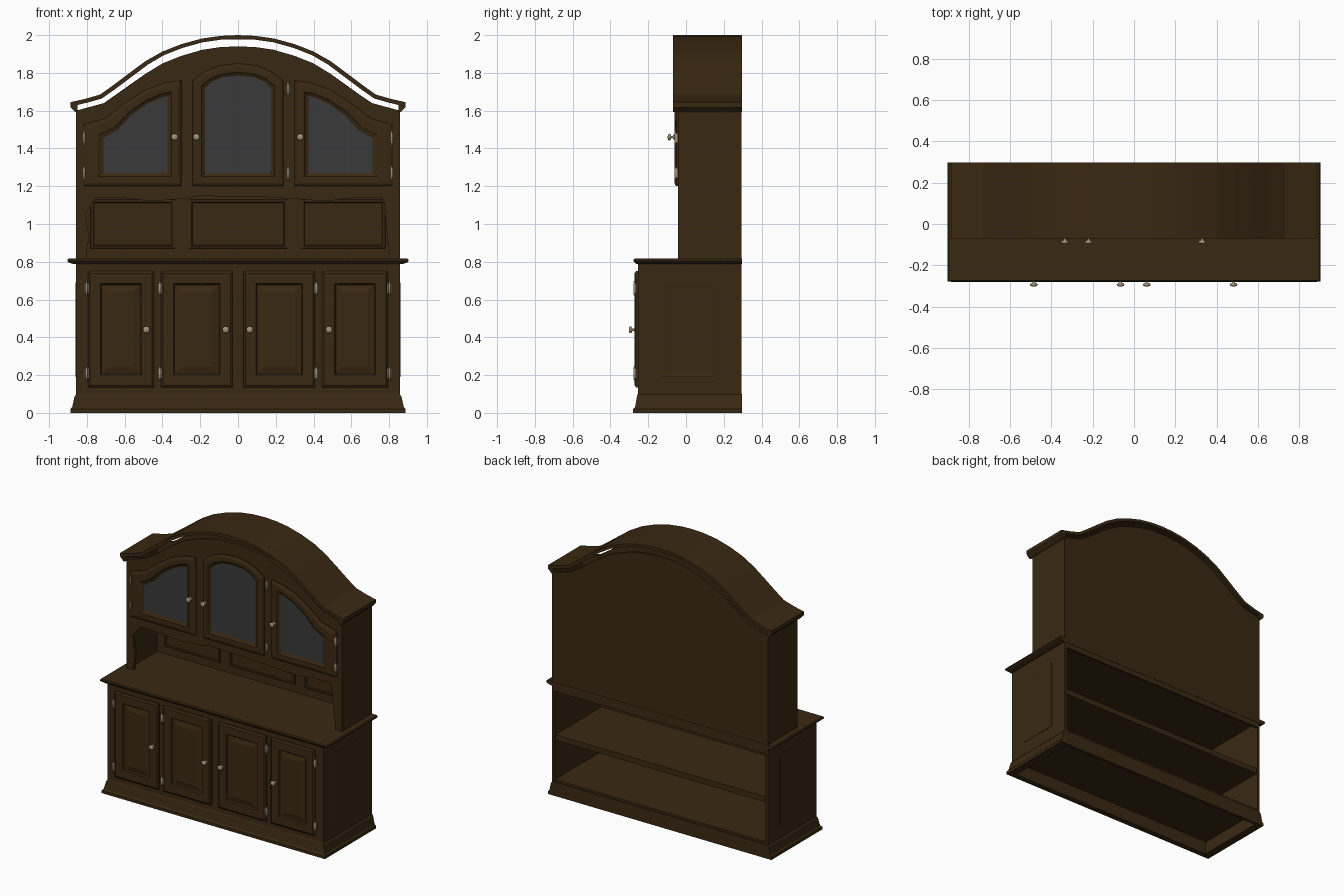
import bpy, bmesh, math

if "Cube" in bpy.data.objects:
    bpy.data.objects.remove(bpy.data.objects["Cube"])

BACK = 0.297

def mat(name, c):
    m = bpy.data.materials.new(name)
    m.diffuse_color = (*c, 1)
    m.use_nodes = True
    m.node_tree.nodes["Principled BSDF"].inputs["Base Color"].default_value = m.diffuse_color
    return m

WOOD = mat("dark_wood", (0.042, 0.0215, 0.0062))
GLASS = mat("grey_glass", (0.042, 0.042, 0.042))
BRASS = mat("pale_brass", (0.36, 0.28, 0.18))

def finish(name, bm, mats, smooth=False):
    bmesh.ops.recalc_face_normals(bm, faces=bm.faces[:])
    me = bpy.data.meshes.new(name)
    bm.to_mesh(me)
    bm.free()
    for m in mats:
        me.materials.append(m)
    if smooth:
        for p in me.polygons:
            p.use_smooth = True
    ob = bpy.data.objects.new(name, me)
    bpy.context.collection.objects.link(ob)
    return ob

def skin(bm, rings, closed=False, caps=(True, True)):
    """Join matching rings of points with quads."""
    vs = [[bm.verts.new(p) for p in r] for r in rings]
    pairs = list(zip(vs, vs[1:])) + ([(vs[-1], vs[0])] if closed else [])
    n = len(vs[0])
    for a, b in pairs:
        for i in range(n):
            j = (i + 1) % n
            bm.faces.new((a[i], a[j], b[j], b[i]))
    ends = []
    if not closed:
        for r, c in zip((vs[0], vs[-1]), caps):
            ends.append(bm.faces.new(r) if c else None)
    return ends

def loft(name, rings, closed=False):
    """Stack of rectangles (z, half width, front y, back y)."""
    bm = bmesh.new()
    skin(bm, [[(-x, f, z), (x, f, z), (x, b, z), (-x, b, z)] for z, x, f, b in rings], closed)
    return finish(name, bm, [WOOD])

def box(name, x0, x1, y0, y1, z0, z1, m=WOOD):
    bm = bmesh.new()
    skin(bm, [[(x0, y0, z), (x1, y0, z), (x1, y1, z), (x0, y1, z)] for z in (z0, z1)])
    return finish(name, bm, [m])

def plate(name, loop, y0, y1):
    """Outline in x, z given thickness in y."""
    bm = bmesh.new()
    ends = skin(bm, [[(x, y, z) for x, z in loop] for y in (y0, y1)])
    bmesh.ops.triangulate(bm, faces=ends)
    return finish(name, bm, [WOOD])

def panel(name, outer, inner, steps, side=False, glass=False, back=True):
    """Moulded panel: rings blended from outer to inner loop at given depths."""
    bm = bmesh.new()
    rings = []
    for t, d in steps:
        r = [(a + (c - a) * t, b + (e - b) * t) for (a, b), (c, e) in zip(outer, inner)]
        rings.append([(d, u, v) if side else (u, d, v) for u, v in r])
    ends = skin(bm, rings, caps=(back, True))
    if glass:
        ends[1].material_index = 1
    return finish(name, bm, [WOOD, GLASS])

def rect(x0, x1, z0, z1, i=0):
    return [(x0 + i, z0 + i), (x1 - i, z0 + i), (x1 - i, z1 - i), (x0 + i, z1 - i)]

def lathe(name, prof, at, axis, n=12):
    """Turn (radius, height) profile around -y or z."""
    bm = bmesh.new()
    rings = []
    for r, h in prof:
        ring = []
        for k in range(n):
            c, s = r * math.cos(2 * math.pi * k / n), r * math.sin(2 * math.pi * k / n)
            ring.append((at[0] + c, at[1] - h, at[2] + s) if axis == 'y' else (at[0] + c, at[1] + s, at[2] + h))
        rings.append(ring)
    skin(bm, rings)
    return finish(name, bm, [BRASS], True)

def both(half):
    """Half outline ending on x = 0, completed by its mirror image."""
    return half + [(-x, z) for x, z in reversed(half[:-1])]

def flip(loop):
    return [(-x, z) for x, z in loop]

def knob(x, y, z):
    lathe("knob", [(0.014, 0), (0.012, 0.005), (0.006, 0.008), (0.006, 0.016), (0.015, 0.02),
                   (0.019, 0.026), (0.015, 0.032), (0.005, 0.035)], (x, y, z), 'y')

def hinge(x, y, z):
    lathe("hinge_barrel", [(0.002, -0.038), (0.006, -0.034), (0.004, -0.028), (0.007, -0.024),
                           (0.007, 0.024), (0.004, 0.028), (0.006, 0.034), (0.002, 0.038)], (x, y - 0.006, z), 'z', 8)
    box("hinge_leaf", x - 0.012, x + 0.012, y - 0.006, y + 0.002, z - 0.024, z + 0.024, BRASS)

# ---- base cabinet
loft("plinth", [(0, .887, -.28, BACK), (.02, .887, -.28, BACK), (.03, .878, -.27, BACK), (.055, .872, -.265, BACK),
                (.085, .866, -.26, BACK), (.1, .855, -.255, BACK), (.1, .83, -.235, .275), (0, .83, -.24, .275)], True)
box("base_floor", -.845, .845, -.245, .29, .09, .115)
box("base_front", -.857, .857, -.255, -.237, .095, .792)
box("base_shelf", -.845, .845, -.24, .285, .395, .435)
box("base_back_rail", -.845, .845, .28, .295, .75, .792)
loft("countertop", [(.787, .87, -.262, BACK), (.795, .893, -.27, BACK), (.802, .902, -.278, BACK),
                    (.81, .902, -.278, BACK), (.817, .896, -.273, BACK)])
for s in (-1, 1):
    a, b = sorted((s * .838, s * .857))
    box("base_side", a, b, -.255, .295, .095, .792)
    panel("base_side_panel", rect(-.13, .16, .19, .69), rect(-.13, .16, .19, .69, .03),
          [(0, s * .856), (0, s * .859), (.2, s * .861), (1, s * .858)], side=True)

# ---- lower doors
for x0, x1, hx, kx in ((-.795, -.445, -.802, -.485), (-.408, -.028, -.414, -.065),
                       (.028, .408, .414, .062), (.445, .795, .802, .482)):
    panel("lower_door", rect(x0, x1, .135, .75), rect(x0, x1, .135, .75, .11),
          [(0, -.254), (0, -.264), (.1, -.272), (.6, -.272), (.66, -.263), (.74, -.263), (1, -.271)])
    knob(kx, -.268, .44)
    for z in (.21, .66):
        hinge(hx, -.266, z)

# ---- hutch shell
arch = both([(-.857, 1.6), (-.71, 1.64), (-.65, 1.68), (-.57, 1.735), (-.49, 1.795), (-.4, 1.85),
             (-.3, 1.89), (-.19, 1.922), (-.09, 1.937), (0, 1.94)])
valance = both([(-.857, .815), (-.80, .815), (-.80, .87), (-.787, .93), (-.80, 1.0), (-.805, 1.06),
                (-.79, 1.115), (-.75, 1.14), (-.62, 1.14), (-.5, 1.125), (-.4, 1.125), (-.27, 1.135),
                (-.2, 1.15), (-.09, 1.145), (0, 1.17)])
plate("hutch_face", valance + arch[::-1], -.042, -.022)
plate("hutch_back", [(-.857, .79), (.857, .79)] + arch[::-1], .28, .295)
box("hutch_floor", -.845, .845, -.025, .285, 1.17, 1.19)
for s in (-1, 1):
    a, b = sorted((s * .838, s * .857))
    box("hutch_side", a, b, -.04, .295, .812, 1.602)
for x0, x1 in ((-.78, -.335), (-.26, .26), (.335, .78)):
    panel("niche_back_frame", rect(x0, x1, .87, 1.13), rect(x0, x1, .87, 1.13, .018),
          [(0, .281), (.1, .272), (.8, .27), (1, .278)])

# ---- arched crown, a thin ribbon standing clear of the face
top = [(-.887, 1.645), (-.81, 1.662), (-.73, 1.685), (-.66, 1.735), (-.57, 1.803), (-.49, 1.862), (-.4, 1.913),
       (-.3, 1.952), (-.19, 1.982), (-.09, 1.996), (0, 2.0)]
under = [(-.887, 1.618), (-.862, 1.592), (-.85, 1.592), (-.85, 1.63), (-.80, 1.642), (-.722, 1.664), (-.65, 1.714),
         (-.56, 1.782), (-.48, 1.842), (-.394, 1.893), (-.295, 1.932), (-.187, 1.962), (-.09, 1.976), (0, 1.98)]
plate("crown", both(top) + both(under)[::-1], -.07, BACK)

# ---- glazed doors
frame = [(0, -.04), (0, -.05), (.12, -.058), (.3, -.062), (.72, -.062), (.82, -.056), (1, -.05)]
side_out = [(-.82, 1.2), (-.30, 1.2), (-.30, 1.76), (-.38, 1.748), (-.49, 1.71), (-.60, 1.64), (-.70, 1.56), (-.82, 1.525)]
side_in = [(-.712, 1.27), (-.372, 1.27), (-.372, 1.678), (-.41, 1.668), (-.48, 1.637), (-.56, 1.58), (-.635, 1.5), (-.712, 1.455)]
mid_out = both([(-.24, 1.2), (-.24, 1.76), (-.18, 1.805), (-.10, 1.838), (0, 1.85)])
mid_in = both([(-.175, 1.27), (-.175, 1.72), (-.14, 1.753), (-.08, 1.778), (0, 1.786)])
panel("left_glass_door", side_out, side_in, frame, glass=True)
panel("right_glass_door", flip(side_out), flip(side_in), frame, glass=True)
panel("centre_glass_door", mid_out, mid_in, frame, glass=True)
for x in (-.335, -.22, .33):
    knob(x, -.062, 1.46)
for x, zs in ((-.815, (1.27, 1.455)), (.265, (1.27, 1.715)), (.812, (1.27, 1.455))):
    for z in zs:
        hinge(x, -.048, z)
